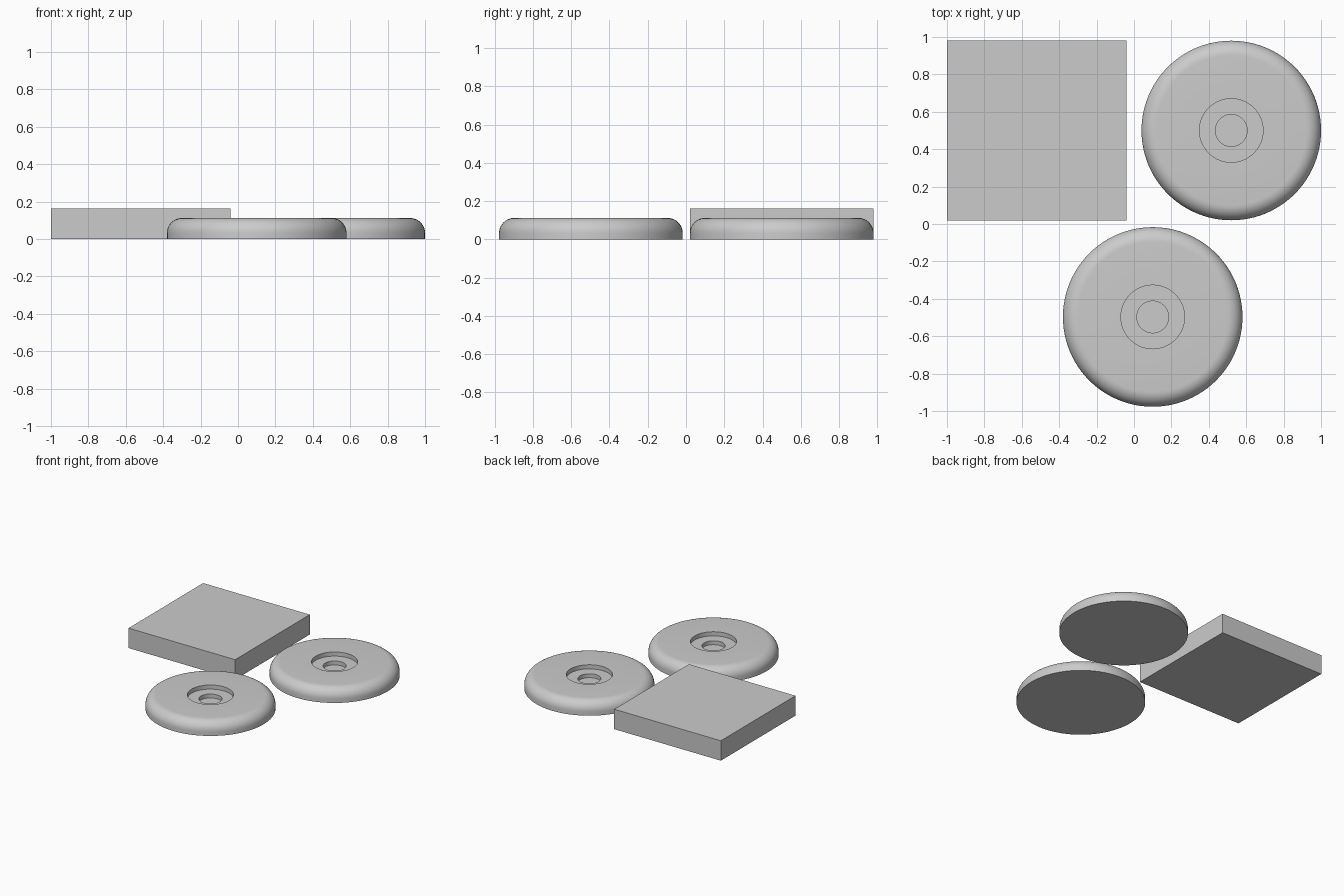
import bpy, math

if "Cube" in bpy.data.objects:
    bpy.data.objects.remove(bpy.data.objects["Cube"])

grey = bpy.data.materials.new("plain grey")
grey.diffuse_color = (0.6, 0.6, 0.6, 1)
grey.use_nodes = True
grey.node_tree.nodes["Principled BSDF"].inputs["Base Color"].default_value = grey.diffuse_color


def finish(name, verts, faces):
    mesh = bpy.data.meshes.new(name)
    mesh.from_pydata(verts, [], faces)
    mesh.materials.append(grey)
    obj = bpy.data.objects.new(name, mesh)
    bpy.context.collection.objects.link(obj)
    return obj


def lathe(name, profile, cx, cy, sides=96):
    """Revolve an (r, z) profile, closing both ends with flat caps."""
    verts = [(cx + r * math.cos(2 * math.pi * i / sides),
              cy + r * math.sin(2 * math.pi * i / sides), z)
             for r, z in profile for i in range(sides)]
    faces = [(k * sides + i, k * sides + (i + 1) % sides,
              (k + 1) * sides + (i + 1) % sides, (k + 1) * sides + i)
             for k in range(len(profile) - 1) for i in range(sides)]
    last = (len(profile) - 1) * sides
    faces.append(tuple(reversed(range(sides))))
    faces.append(tuple(range(last, last + sides)))
    obj = finish(name, verts, faces)
    bpy.ops.object.select_all(action='DESELECT')
    obj.select_set(True)
    bpy.context.view_layer.objects.active = obj
    bpy.ops.object.shade_smooth_by_angle(angle=math.radians(30))


# Disc profile: flat base, rounded upper rim, stepped recess in the middle
R, H, F = 0.48, 0.112, 0.08
rim = [(R - F + F * math.cos(a), H - F + F * math.sin(a))
       for a in (math.pi / 2 * i / 10 for i in range(11))]
profile = [(R, 0)] + rim + [(0.17, H), (0.17, H - 0.034),
                            (0.085, H - 0.034), (0.085, H - 0.066)]
lathe("back_disc", profile, 0.52, 0.50)
lathe("front_disc", profile, 0.10, -0.497)

# Square block
x0, x1, y0, y1, h = -1.0, -0.04, 0.02, 0.98, 0.162
finish("square_block",
       [(x, y, z) for z in (0, h) for x, y in ((x0, y0), (x1, y0), (x1, y1), (x0, y1))],
       [(3, 2, 1, 0), (4, 5, 6, 7)] +
       [(i, (i + 1) % 4, (i + 1) % 4 + 4, i + 4) for i in range(4)])
